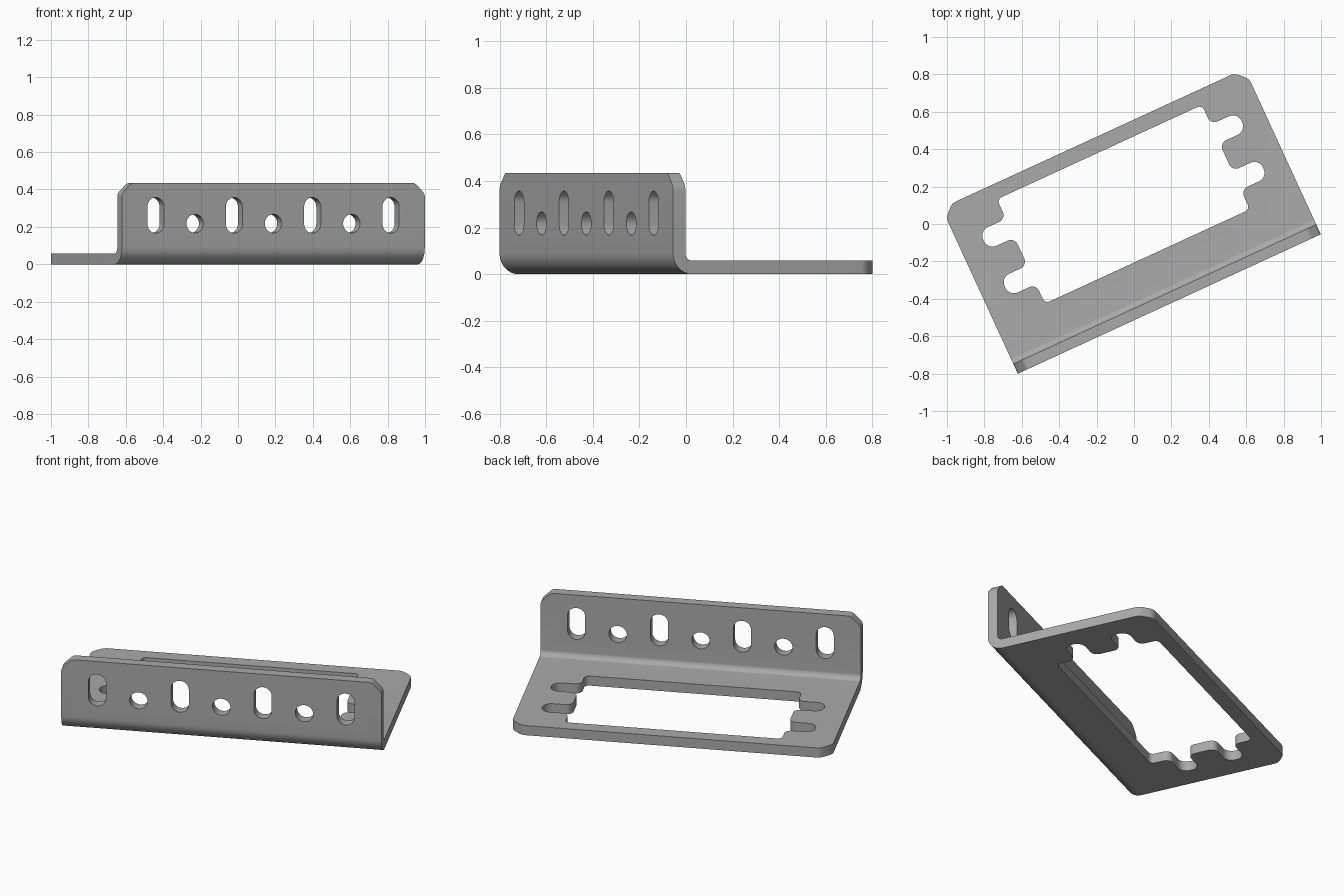
import bpy, bmesh, math
from mathutils import Vector, Matrix

if "Cube" in bpy.data.objects:
    bpy.data.objects.remove(bpy.data.objects["Cube"])

W, D, H, T = 1.783, 0.975, 0.435, 0.058   # width, depth, flange height, thickness
R, MID = 0.09, 1.783 / 2                  # outer bend radius, centre of width
ANGLE = math.radians(24.7)


def rounded(points, steps=8):
    """Closed outline from (x, y, corner radius) points."""
    out = []
    for i, (x, y, r) in enumerate(points):
        p = Vector((x, y))
        a = (Vector(points[i - 1][:2]) - p).normalized()
        b = (Vector(points[(i + 1) % len(points)][:2]) - p).normalized()
        if r == 0:
            out.append(p)
            continue
        half = a.angle(b) / 2
        c = p + (a + b).normalized() * (r / math.sin(half))
        s, e = p + a * (r / math.tan(half)) - c, p + b * (r / math.tan(half)) - c
        sweep = math.pi - 2 * half
        for k in range(steps + 1):
            t = k / steps
            out.append(c + (s * math.sin((1 - t) * sweep) + e * math.sin(t * sweep)) / math.sin(sweep))
    return out


def slot(x, z0, z1, r, n=16):
    """Upright slot outline, a circle when z1 - z0 = 2r."""
    return [Vector((x + r * math.cos(a), (z1 - r if k <= n else z0 + r) + r * math.sin(a)))
            for k in range(2 * n + 2)
            for a in [math.pi * (k if k <= n else k - 1) / n]
            if not (abs(z1 - z0 - 2 * r) < 1e-4 and k in (n + 1, 2 * n + 1))]


def plate(outlines, matrix):
    """Flat sheet with holes, made from a filled 2D curve."""
    cu = bpy.data.curves.new("sheet_outline", 'CURVE')
    cu.dimensions, cu.fill_mode, cu.extrude = '2D', 'BOTH', T / 2
    for pts in outlines:
        sp = cu.splines.new('POLY')
        sp.points.add(len(pts) - 1)
        for q, p in zip(sp.points, pts):
            q.co = (p.x, p.y, 0, 1)
        sp.use_cyclic_u = True
    ob = bpy.data.objects.new("sheet_outline", cu)
    bpy.context.collection.objects.link(ob)
    me = bpy.data.meshes.new_from_object(ob.evaluated_get(bpy.context.evaluated_depsgraph_get()))
    bpy.data.objects.remove(ob)
    me.transform(matrix)
    return me


# base plate with the notched window: one quarter, mirrored
c, r = 0.06, 0.06
base = rounded([(0, R, 0), (W, R, 0), (W, D - c, r), (W - c, D, r), (c, D, r), (0, D - c, r)])
quarter = [(0.603, 0.307, 0.028), (0.603, 0.192, 0.04), (0.760, 0.192, 0.05),
           (0.760, 0.082, 0.05), (0.603, 0.082, 0.04)]
right = quarter + [(x, -y, q) for x, y, q in reversed(quarter)]
ring = right + [(-x, y, q) for x, y, q in reversed(right)]
window = rounded([(MID + x, 0.587 + y, q) for x, y, q in ring])
base_mesh = plate([base, window], Matrix.Translation((0, 0, T / 2)))

# upright flange with slots and round holes
c, r = 0.058, 0.04
flange = rounded([(0, R, 0), (W, R, 0), (W, H - c, r), (W - c, H, r), (c, H, r), (0, H - c, r)])
holes = [slot(MID + k * 0.461, 0.167, 0.357, 0.049) for k in (-1.5, -0.5, 0.5, 1.5)]
holes += [slot(MID + k * 0.461, 0.168, 0.268, 0.05) for k in (-1, 0, 1)]
flange_mesh = plate([flange] + holes,
                    Matrix.Translation((0, T / 2, 0)) @ Matrix.Rotation(math.pi / 2, 4, 'X'))

bm = bmesh.new()
bm.from_mesh(base_mesh)
bm.from_mesh(flange_mesh)
# drop the hidden faces where the sheets meet the bend
seam = [f for f in bm.faces if all(abs(v.co.y - R) < 1e-4 and v.co.z < R - 0.01 for v in f.verts)
        or all(abs(v.co.z - R) < 1e-4 and v.co.y < R - 0.01 for v in f.verts)]
bmesh.ops.delete(bm, geom=seam, context='FACES')

# quarter-round bend
rows = []
for k in range(13):
    a = math.pi / 2 * k / 12
    rows.append([bm.verts.new((x, R - q * math.sin(a), R - q * math.cos(a)))
                 for x, q in ((0, R), (W, R), (W, R - T), (0, R - T))])
for p, q in zip(rows, rows[1:]):
    for i in range(4):
        j = (i + 1) % 4
        bm.faces.new((p[i], p[j], q[j], q[i]))
bmesh.ops.remove_doubles(bm, verts=bm.verts, dist=1e-4)
bmesh.ops.recalc_face_normals(bm, faces=bm.faces)

# turn and centre the bracket
bm.transform(Matrix.Rotation(ANGLE, 4, 'Z'))
mid = [(min(v.co[i] for v in bm.verts) + max(v.co[i] for v in bm.verts)) / 2 for i in (0, 1)]
bm.transform(Matrix.Translation((-mid[0], -mid[1], 0)))

mesh = bpy.data.meshes.new("bracket")
bm.to_mesh(mesh)
bm.free()
for old in (base_mesh, flange_mesh):
    bpy.data.meshes.remove(old)
mat = bpy.data.materials.new("grey_metal")
mat.diffuse_color = (0.4, 0.4, 0.4, 1)
mat.use_nodes = True
mat.node_tree.nodes["Principled BSDF"].inputs["Base Color"].default_value = mat.diffuse_color
mesh.materials.clear()
mesh.materials.append(mat)
for p in mesh.polygons:
    p.material_index = 0
bracket = bpy.data.objects.new("bracket", mesh)
bpy.context.collection.objects.link(bracket)
bpy.context.view_layer.objects.active = bracket
bracket.select_set(True)
bpy.ops.object.shade_smooth_by_angle(angle=math.radians(30))
